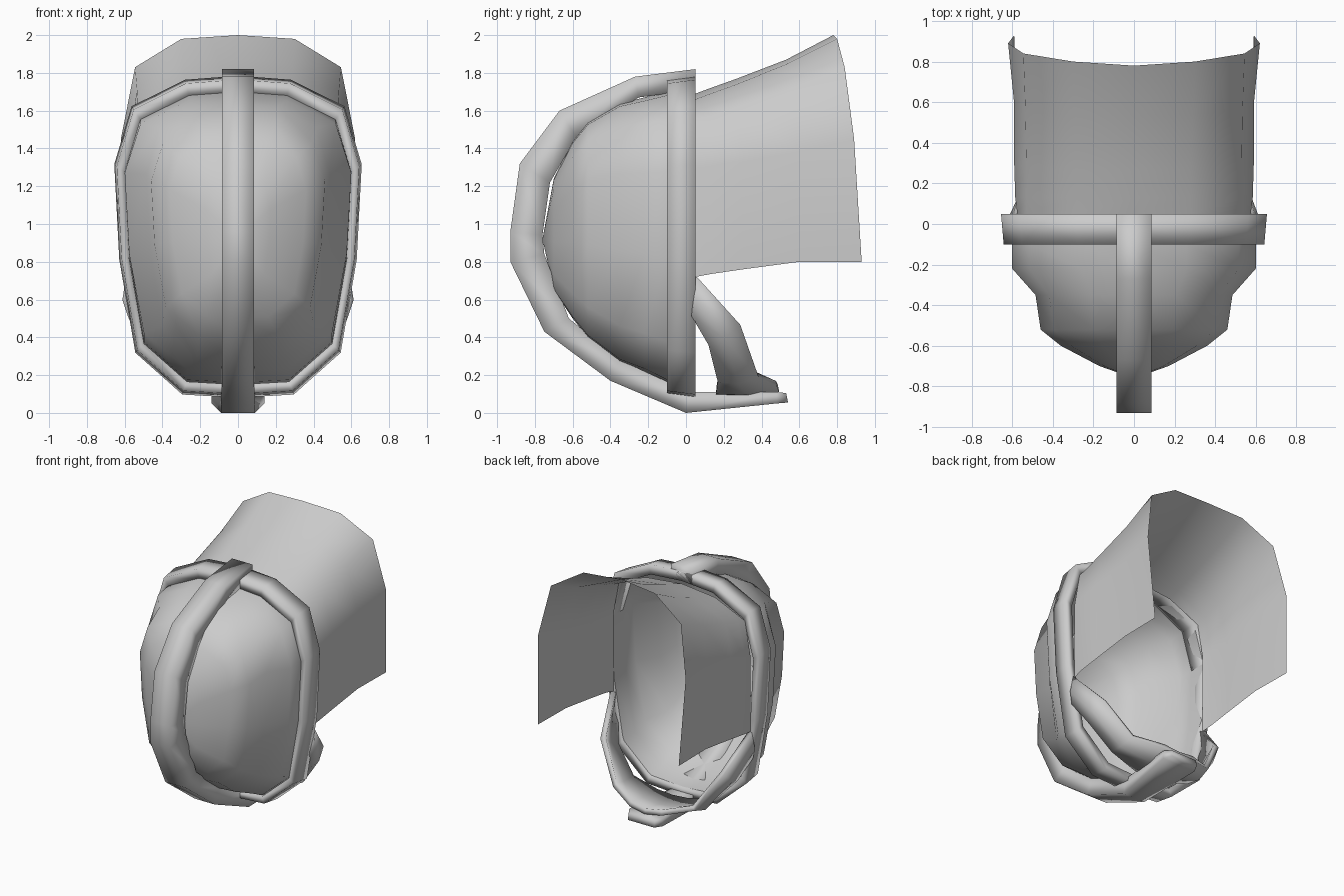
import bpy, bmesh, math

if "Cube" in bpy.data.objects:
    bpy.data.objects.remove(bpy.data.objects["Cube"])

def make(name, rings, closed=True, loop=False, cap=False, angle=180):
    """Skin a list of point rings; closed joins each ring, loop joins last ring to first."""
    bm = bmesh.new()
    R = [[bm.verts.new(p) for p in r] for r in rings]
    n = len(R[0])
    pairs = list(zip(R, R[1:])) + ([(R[-1], R[0])] if loop else [])
    for a, b in pairs:
        for i in range(n if closed else n - 1):
            j = (i + 1) % n
            bm.faces.new((a[i], a[j], b[j], b[i]))
    if cap:
        bm.faces.new(R[0])
        bm.faces.new(R[-1])
    bmesh.ops.remove_doubles(bm, verts=bm.verts, dist=0.0005)
    bmesh.ops.recalc_face_normals(bm, faces=bm.faces)
    me = bpy.data.meshes.new(name)
    bm.to_mesh(me)
    bm.free()
    ob = bpy.data.objects.new(name, me)
    bpy.context.collection.objects.link(ob)
    bpy.ops.object.select_all(action='DESELECT')
    ob.select_set(True)
    bpy.context.view_layer.objects.active = ob
    bpy.ops.object.shade_smooth_by_angle(angle=math.radians(angle))
    return ob

def mirrored(half):
    """Mirror a half section (starting at x = 0) into a full one."""
    return [(-x, y, z) for x, y, z in half[:0:-1]] + half

# Oval outline shared by rim and face shell: x and z scaled to -1..1
OUT = [(0, 1), (.43, .975), (.86, .81), (1, .45), (.96, -.14), (.83, -.72), (.45, -.98)]
OUT = OUT + [(0, -1)] + [(-x, z) for x, z in OUT[:0:-1]]

def oval(y, hx, top, bot):
    c, h = (top + bot) / 2, (top - bot) / 2
    return [(u * hx, y, c + v * h) for u, v in OUT]

# Bulging face shell, open at the back, stepped at the cheeks
make("face_shell", [
    oval(.04, .60, 1.71, .14), oval(-.10, .60, 1.70, .16), oval(-.22, .60, 1.67, .22),
    oval(-.35, .485, 1.64, .27), oval(-.52, .46, 1.54, .40), oval(-.60, .36, 1.44, .50),
    oval(-.70, .17, 1.24, .65), oval(-.76, .0, .92, .92)], angle=50)

# Rim hoop around the face opening
make("rim", [oval(.05, .655, 1.785, .08), oval(-.10, .642, 1.765, .10),
             oval(-.10, .60, 1.70, .15), oval(.05, .60, 1.71, .14)], loop=True)

# Centre band from the crown over the face to the chin tongue: outer y,z / inner y,z / half width
BAND = [(.05, 1.82, .05, 1.71, .085), (-.27, 1.78, -.25, 1.67, .085),
        (-.67, 1.60, -.58, 1.46, .085), (-.88, 1.32, -.72, 1.22, .085),
        (-.93, .96, -.76, .94, .085), (-.93, .80, -.75, .84, .085),
        (-.75, .43, -.62, .50, .085), (-.40, .17, -.35, .28, .085),
        (0, 0, .02, .11, .09), (.48, .05, .48, .11, .14), (.54, .055, .53, .105, .11)]
make("centre_band", [[(-w, a, b), (w, a, b), (w, c, d), (-w, c, d)]
                     for a, b, c, d, w in BAND], cap=True)

# Hood flaring out behind the rim
HOOD = [
    [(0, .05, 1.69), (.28, .05, 1.66), (.53, .05, 1.55), (.575, .05, 1.30), (.575, .05, .72)],
    [(0, .13, 1.72), (.28, .13, 1.69), (.53, .13, 1.57), (.585, .13, 1.31), (.585, .13, .735)],
    [(0, .27, 1.77), (.28, .27, 1.74), (.53, .28, 1.62), (.59, .29, 1.33), (.585, .30, .76)],
    [(0, .53, 1.87), (.29, .54, 1.85), (.535, .56, 1.71), (.59, .59, 1.38), (.585, .60, .80)],
    [(0, .78, 2.0), (.30, .80, 1.98), (.545, .84, 1.83), (.62, .89, 1.45), (.59, .93, .80)]]
make("hood", [mirrored(r) for r in HOOD], closed=False, angle=60)

# Chin sling running from both rim sides down to the tongue
BACK = [(0, .49, .13), (.13, .48, .15), (.33, .38, .20), (.50, .28, .47), (.575, .05, .72)]
FRONT = [(0, .16, .11), (.13, .16, .12), (.33, .17, .18), (.50, .12, .37), (.565, .03, .52)]
MID = [((a[0] + b[0]) / 2 * 1.04, (a[1] + b[1]) / 2, (a[2] + b[2]) / 2 - .02)
       for a, b in zip(BACK, FRONT)]
sling = make("chin_sling", [mirrored(r) for r in (BACK, MID, FRONT)], closed=False, angle=60)
mod = sling.modifiers.new("thickness", 'SOLIDIFY')
mod.thickness = .04
mod.offset = 0
